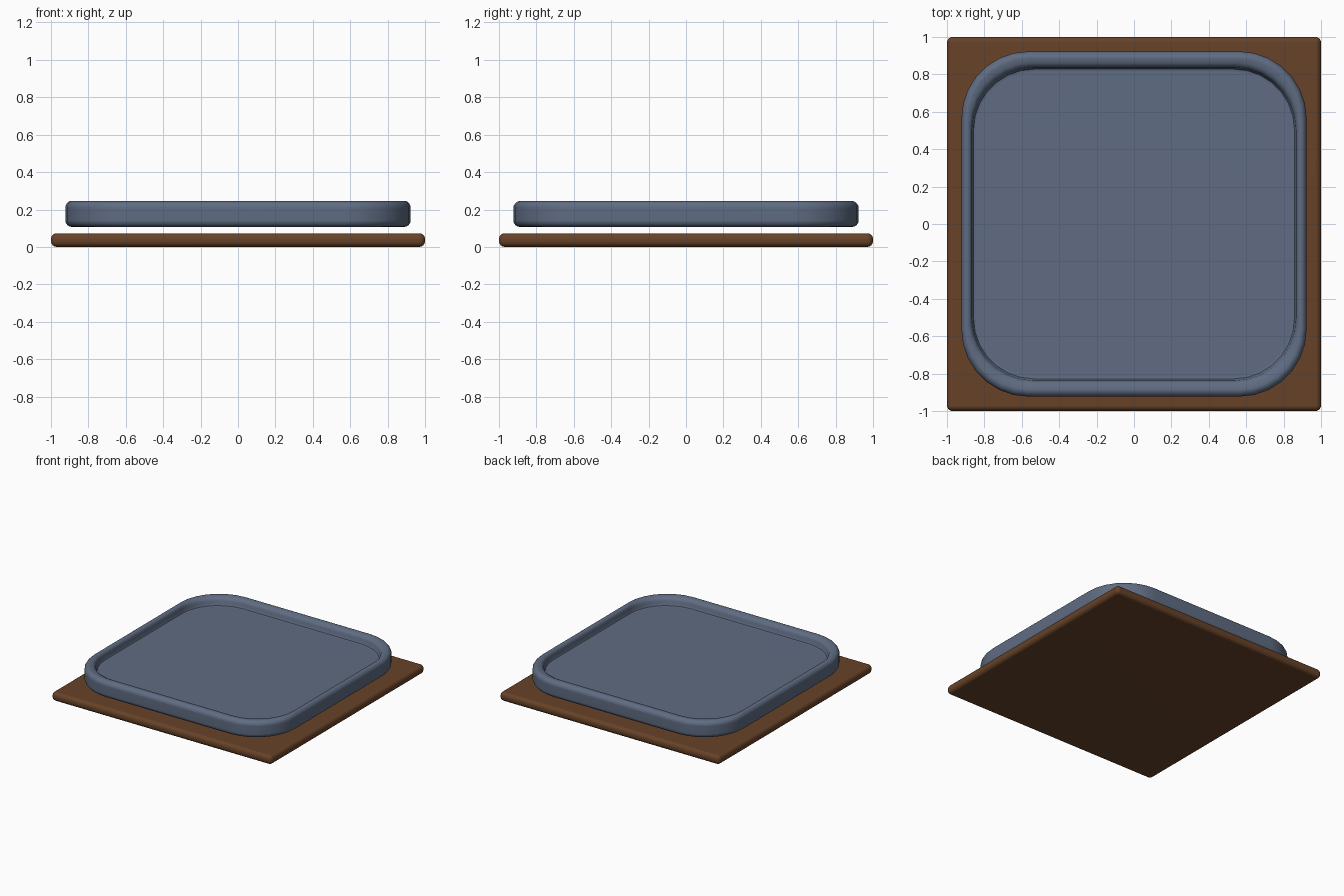
import bpy, bmesh, math

if "Cube" in bpy.data.objects:
    bpy.data.objects.remove(bpy.data.objects["Cube"])


def material(name, color):
    m = bpy.data.materials.new(name)
    m.diffuse_color = (*color, 1)
    m.use_nodes = True
    m.node_tree.nodes["Principled BSDF"].inputs["Base Color"].default_value = m.diffuse_color
    return m


def rounded_ring(bm, hx, hy, r, z, n=7):
    # one rounded-rectangle loop of vertices
    ring = []
    for k, (sx, sy) in enumerate([(1, 1), (-1, 1), (-1, -1), (1, -1)]):
        for i in range(n + 1):
            a = math.pi / 2 * (k + i / n)
            ring.append(bm.verts.new((sx * (hx - r) + r * math.cos(a),
                                      sy * (hy - r) + r * math.sin(a), z)))
    return ring


def finish(obj, mat, angle):
    obj.data.materials.append(mat)
    bpy.ops.object.select_all(action='DESELECT')
    obj.select_set(True)
    bpy.context.view_layer.objects.active = obj
    bpy.ops.object.shade_smooth_by_angle(angle=math.radians(angle))
    mod = obj.modifiers.new("flat_normals", 'WEIGHTED_NORMAL')
    mod.keep_sharp = True


# wooden base board with rounded edges
bpy.ops.mesh.primitive_cube_add(size=1, location=(0, 0, 0.0365))
board = bpy.context.object
board.name = "base_board"
board.scale = (2, 2, 0.073)
bpy.ops.object.transform_apply(location=False, rotation=False, scale=True)
bm = bmesh.new()
bm.from_mesh(board.data)
bmesh.ops.bevel(bm, geom=bm.edges[:], offset=0.03, segments=4, profile=0.5, affect='EDGES')
bm.to_mesh(board.data)
bm.free()
finish(board, material("brown_wood", (0.135, 0.055, 0.021)), 35)

# tray: stacked loops from underside, up the wall, over the rim, into the recess
O, R, TOP, BOT = 0.923, 0.36, 0.246, 0.107
loops = []
for i in range(5):                       # lower outer rounding
    a = math.pi / 2 * i / 4
    d = 0.035 * (1 - math.sin(a))
    loops.append((O - d, O - d, R - d, BOT + 0.035 * (1 - math.cos(a))))
for i in range(6):                       # upper outer rounding
    a = math.pi / 2 * i / 5
    d = 1 - math.cos(a)
    loops.append((O - 0.032 * d, O - 0.038 * d, R - 0.03 * d, TOP - 0.038 * (1 - math.sin(a))))
loops += [(0.878, 0.862, 0.33, 0.242),   # inner side of the rim
          (0.870, 0.846, 0.33, 0.232),
          (0.866, 0.838, 0.33, 0.215),
          (0.864, 0.835, 0.33, 0.193),
          (0.858, 0.828, 0.325, 0.182),
          (0.842, 0.812, 0.31, 0.178)]
bm = bmesh.new()
rings = [rounded_ring(bm, *l) for l in loops]
for lo, hi in zip(rings, rings[1:]):
    for i in range(len(lo)):
        j = (i + 1) % len(lo)
        bm.faces.new((lo[i], lo[j], hi[j], hi[i]))
bm.faces.new(rings[0][::-1])
bm.faces.new(rings[-1])
bmesh.ops.recalc_face_normals(bm, faces=bm.faces[:])
mesh = bpy.data.meshes.new("tray")
bm.to_mesh(mesh)
bm.free()
tray = bpy.data.objects.new("tray", mesh)
bpy.context.collection.objects.link(tray)
finish(tray, material("slate_blue", (0.115, 0.15, 0.225)), 40)
